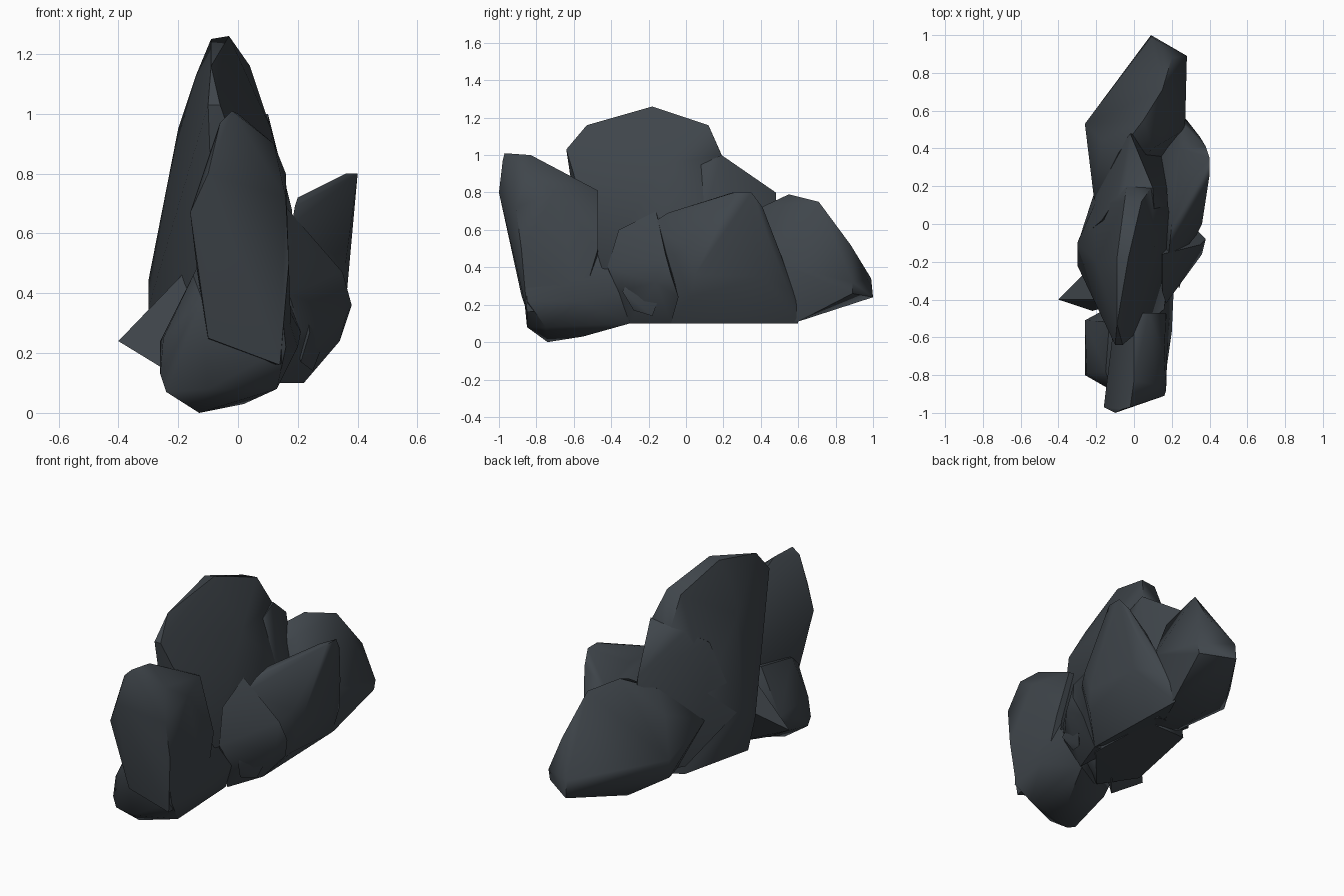
import bpy
import bmesh
import math
from mathutils import Vector

default_cube = bpy.data.objects.get("Cube")
if default_cube:
    bpy.data.objects.remove(default_cube, do_unlink=True)


def make_material(name, colour):
    material = bpy.data.materials.new(name)
    material.use_nodes = True
    material.diffuse_color = colour
    shader = material.node_tree.nodes["Principled BSDF"]
    shader.inputs["Base Color"].default_value = colour
    shader.inputs["Roughness"].default_value = 0.9
    return material


slate = make_material("dark slate", (0.05, 0.06, 0.07, 1.0))


def make_rock(name, corners, smooth_angle=48):
    """Wrap a faceted stone around its corner points (hundredths of a unit)."""
    bm = bmesh.new()
    for corner in corners:
        bm.verts.new(Vector(corner) / 100)
    hull = bmesh.ops.convex_hull(bm, input=bm.verts)
    loose = set(hull["geom_interior"]) | set(hull["geom_unused"])
    loose_verts = [item for item in loose if isinstance(item, bmesh.types.BMVert)]
    bmesh.ops.delete(bm, geom=loose_verts, context="VERTS")
    bmesh.ops.recalc_face_normals(bm, faces=bm.faces)
    mesh = bpy.data.meshes.new(name)
    bm.to_mesh(mesh)
    bm.free()
    mesh.materials.append(slate)
    rock = bpy.data.objects.new(name, mesh)
    bpy.context.collection.objects.link(rock)
    bpy.ops.object.select_all(action="DESELECT")
    rock.select_set(True)
    bpy.context.view_layer.objects.active = rock
    bpy.ops.object.shade_smooth_by_angle(angle=math.radians(smooth_angle))
    return rock


# Tall central slab, narrow along its crest
make_rock("central_slab", [
    (-9, -18, 125), (-3, -18, 126), (-9, -53, 116), (-10, -64, 103),
    (-6, -64, 103), (4, 12, 116), (-5, 12, 115), (9, 19, 100),
    (-4, 20, 98), (-14, -22, 113), (-20, -20, 95), (-30, -10, 44),
    (-30, -22, 35), (-21, 10, 60), (11, -12, 95), (18, 10, 68),
    (20, -6, 45), (16, -45, 40), (-8, -56, 50), (-24, -24, 14),
    (-8, -42, 12), (18, -12, 10), (14, 30, 12), (-16, 24, 16),
    (0, 28, 78),
])

# Lower shoulder running back, flush with the slab's flanks
make_rock("back_shoulder", [
    (10, 19, 100), (-4, 19, 99), (-9, 14, 95), (-2, 48, 80),
    (0, 48, 40), (18, 10, 68), (11, 2, 92), (-21, 10, 60),
    (-24, -4, 62), (-29, -8, 45), (-17, 2, 86), (-18, 26, 22),
    (16, 40, 10), (10, 0, 20), (-10, 0, 20),
])

# Upright stone at the front, leaning forward
make_rock("front_rock_upper", [
    (-2, -97, 101), (-6, -98, 97), (0, -83, 100), (-10, -100, 80),
    (-16, -97, 67), (-14, -92, 50), (12, -85, 90), (16, -91, 72),
    (16, -70, 80), (8, -47, 81), (0, -47, 81), (17, -88, 50),
    (17, -47, 50), (-10, -48, 60), (-10, -88, 25), (14, -85, 16),
    (18, -56, 20), (-10, -50, 20),
])

# Wider foot beneath the front stone
make_rock("front_rock_foot", [
    (-12, -88, 38), (-25, -79, 25), (-26, -80, 13), (-24, -80, 7),
    (-10, -85, 8), (-13, -74, 0), (2, -55, 3), (13, -75, 8),
    (13, -30, 10), (16, -85, 22), (20, -57, 22), (21, -35, 27),
    (-26, -51, 24), (-20, -50, 12), (12, -46, 50), (-13, -52, 50),
    (-15, -78, 46), (14, -86, 40),
])

# Wedge sloping down towards the back
make_rock("rear_rock", [
    (10, 40, 72), (5, 55, 79), (15, 71, 75), (20, 88, 52),
    (28, 89, 32), (27, 89, 26), (9, 99, 34), (9, 100, 24),
    (-26, 53, 38), (-24, 50, 26), (-21, 12, 45), (-17, 44, 59),
    (-8, 38, 70), (27, 50, 42), (21, 60, 11), (-4, 60, 14),
    (-10, 20, 18), (18, 35, 11),
])

# Leaning slab against the left flank, rising to a fin at its back
make_rock("side_slab", [
    (36, 25, 80), (40, 26, 80), (40, 35, 80), (38, 41, 72),
    (38, 14, 64), (18, -24, 50), (18, -19, 63), (19, -10, 69),
    (20, 0, 72), (23, 19, 70), (24, 40, 61), (36, 0, 50),
    (33, -6, 46), (35, 46, 50), (28, 51, 46), (36, 5, 36),
    (34, 40, 35), (28, 55, 28), (22, 60, 20), (20, 60, 10),
    (34, 2, 24), (22, -8, 10), (10, 40, 12), (10, 0, 14),
])

# Flare at the base of the left flank, with a small stone beside it
make_rock("side_boulder", [
    (23, -23, 50), (28, -15, 50), (35, -11, 47), (38, -8, 36),
    (36, -16, 32), (34, -4, 24), (22, -8, 10), (14, -30, 10),
    (21, -36, 27), (17, -42, 40), (15, -36, 60), (15, -16, 70),
    (10, -8, 12),
])
make_rock("side_pebble", [
    (24, -34, 27), (23, -30, 34), (27, -22, 32), (28, -15, 22),
    (25, -18, 14), (21, -28, 17), (18, -24, 28),
])

# Pointed shard on the right flank
make_rock("right_shard", [
    (-40, -40, 24), (-26, -26, 36), (-15, -40, 50),
    (-22, -46, 13), (-10, -32, 12), (-8, -42, 40),
])
